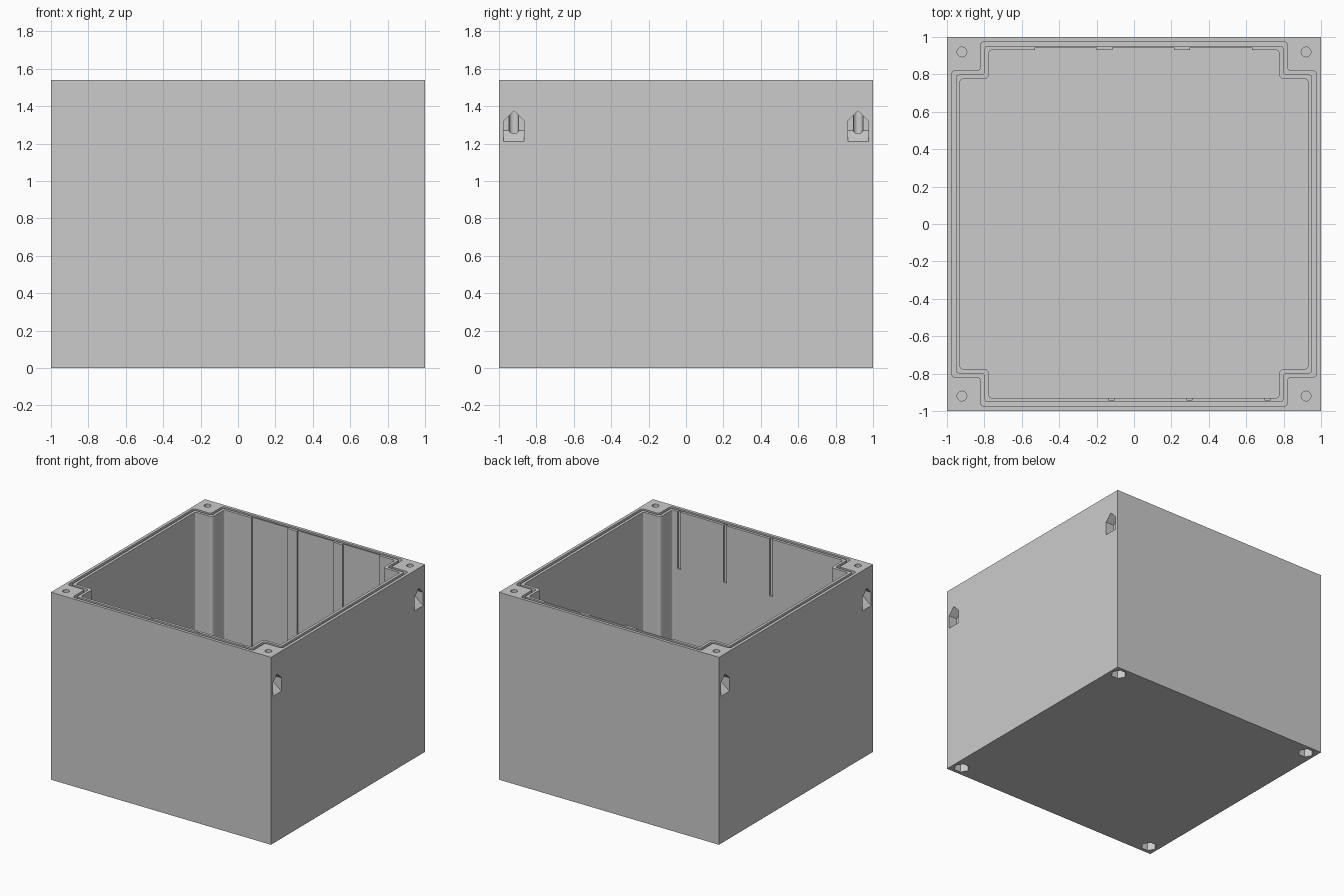
import bpy, bmesh, math
from mathutils import Vector

H = 1.54       # overall height
FLOOR = 0.07   # base thickness
BORE = 0.92    # screw position from centre

if "Cube" in bpy.data.objects:
    bpy.data.objects.remove(bpy.data.objects["Cube"], do_unlink=True)

grey = bpy.data.materials.new("plain grey")
grey.use_nodes = True
colour = (0.6, 0.6, 0.6, 1)
grey.diffuse_color = colour
grey.node_tree.nodes["Principled BSDF"].inputs["Base Color"].default_value = colour


def loft(name, lower, upper):
    """Closed solid between two matching loops of points."""
    bm = bmesh.new()
    a = [bm.verts.new(p) for p in lower]
    b = [bm.verts.new(p) for p in upper]
    n = len(a)
    bm.faces.new(a)
    bm.faces.new(b)
    for i in range(n):
        j = (i + 1) % n
        bm.faces.new((a[i], a[j], b[j], b[i]))
    bmesh.ops.recalc_face_normals(bm, faces=bm.faces)
    mesh = bpy.data.meshes.new(name)
    bm.to_mesh(mesh)
    bm.free()
    mesh.materials.append(grey)
    obj = bpy.data.objects.new(name, mesh)
    bpy.context.collection.objects.link(obj)
    return obj


def prism(name, outline, z0, z1):
    return loft(name, [(x, y, z0) for x, y in outline], [(x, y, z1) for x, y in outline])


def box(name, x0, x1, y0, y1, z0, z1):
    return prism(name, [(x0, y0), (x1, y0), (x1, y1), (x0, y1)], z0, z1)


def polygon(cx, cy, r, n):
    return [(cx + r * math.cos(math.tau * i / n), cy + r * math.sin(math.tau * i / n))
            for i in range(n)]


def notched_outline(edge, notch, r_post, r_wall, steps=8):
    """Square with stepped corners, every corner rounded."""
    corners = []
    for q in range(4):
        c, s = round(math.cos(q * math.pi / 2)), round(math.sin(q * math.pi / 2))
        for x, y, r in ((edge, notch, r_wall), (notch, notch, r_post), (notch, edge, r_wall)):
            corners.append((Vector((x * c - y * s, x * s + y * c)), r))
    out = []
    for i, (p, r) in enumerate(corners):
        to_prev = (corners[i - 1][0] - p).normalized()
        to_next = (corners[(i + 1) % len(corners)][0] - p).normalized()
        centre = p + (to_prev + to_next) * r
        for k in range(steps + 1):
            t = k / steps * math.pi / 2
            v = centre - to_next * r * math.cos(t) - to_prev * r * math.sin(t)
            out.append((v.x, v.y))
    return out


def cut(target, cutter):
    mod = target.modifiers.new("cut", 'BOOLEAN')
    mod.operation = 'DIFFERENCE'
    mod.solver = 'EXACT'
    mod.object = cutter
    bpy.context.view_layer.objects.active = target
    bpy.ops.object.modifier_apply(modifier=mod.name)
    bpy.data.objects.remove(cutter, do_unlink=True)


# Outer block and main cavity
body = box("enclosure_body", -1, 1, -1, 1, 0, H)
cut(body, prism("cavity", notched_outline(0.93, 0.775, 0.03, 0.015), FLOOR, H + 0.1))

# Seal groove around the rim
groove = prism("seal_groove", notched_outline(0.975, 0.82, 0.015, 0.02), H - 0.03, H + 0.1)
cut(groove, prism("groove_core", notched_outline(0.953, 0.798, 0.02, 0.015), H - 0.2, H + 0.2))
cut(body, groove)

# Wide recesses in the back wall and short slots in the front wall
for i in range(3):
    x = -0.53 + 0.415 * i
    cut(body, box("back_recess", x, x + 0.33, 0.9, 0.943, FLOOR, H + 0.1))
    x = -0.12 + 0.417 * i
    cut(body, box("front_slot", x - 0.013, x + 0.013, -0.943, -0.9, H - 0.47, H + 0.1))

# Corner screw bores, side nut pockets and underside pockets
for sx in (-1, 1):
    for sy in (-1, 1):
        cx, cy = sx * BORE, sy * BORE
        cut(body, prism("screw_bore", polygon(cx, cy, 0.026, 32), 1.24, H + 0.1))

        # gabled pocket whose floor rises towards the bore
        def gable(depth, low):
            x = sx * depth
            return [(x, cy - 0.055, low), (x, cy + 0.055, low), (x, cy + 0.055, 1.32),
                    (x, cy, 1.375), (x, cy - 0.055, 1.32)]
        cut(body, loft("nut_pocket", gable(0.925, 1.27), gable(1.025, 1.19)))

        cut(body, prism("foot_pocket", polygon(cx, cy, 0.06, 6), -0.1, 0.1))

body.data.materials.clear()
body.data.materials.append(grey)
for face in body.data.polygons:
    face.material_index = 0
    face.use_smooth = False
